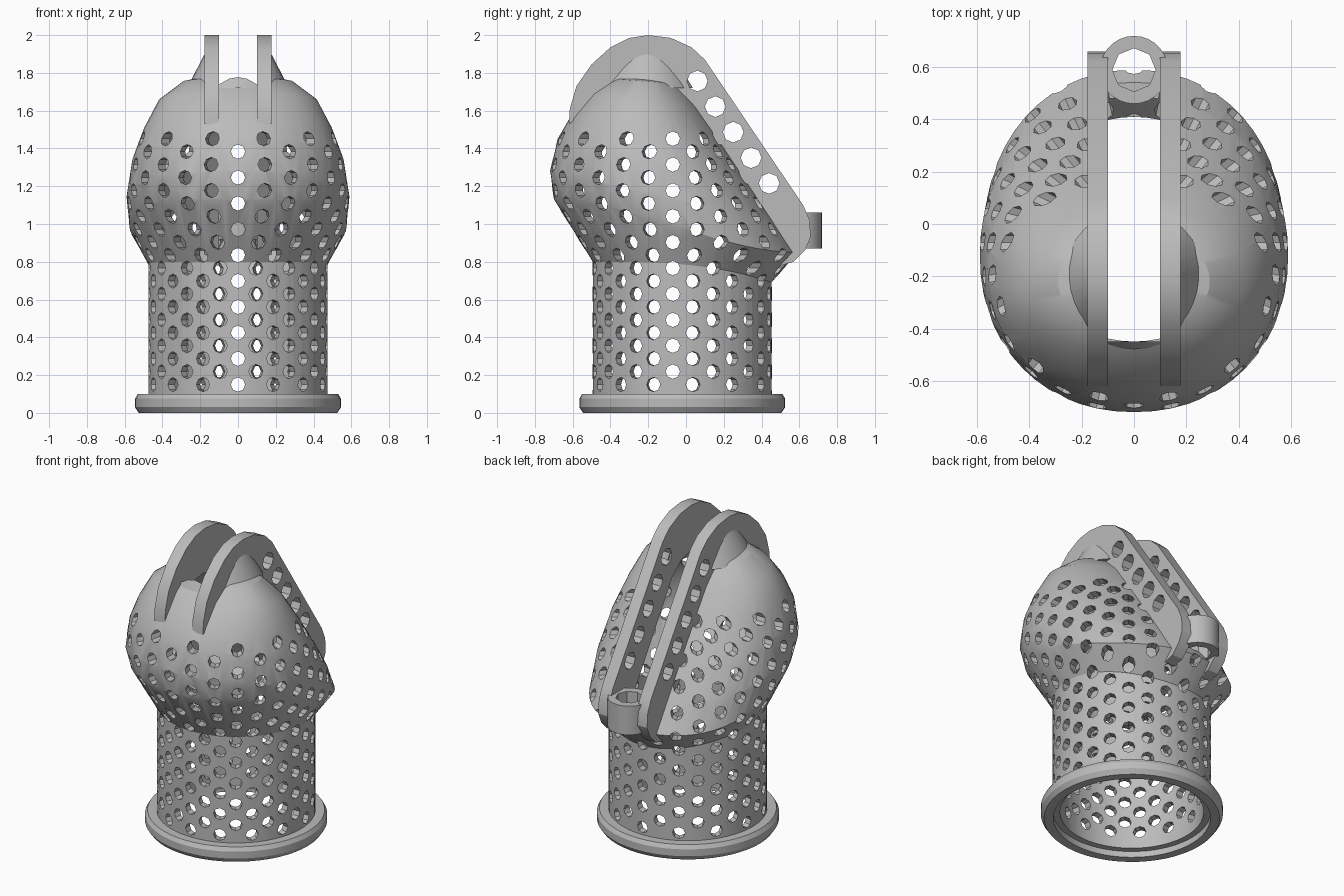
import bpy, bmesh
from math import sin, cos, pi, copysign
from mathutils import Matrix, Vector

if "Cube" in bpy.data.objects:
    bpy.data.objects.remove(bpy.data.objects["Cube"])

grey = bpy.data.materials.new("plain grey")
grey.use_nodes = True
grey.diffuse_color = (0.5, 0.5, 0.5, 1)
grey.node_tree.nodes["Principled BSDF"].inputs["Base Color"].default_value = (0.5, 0.5, 0.5, 1)


def finish(bm, name):
    bmesh.ops.recalc_face_normals(bm, faces=bm.faces)
    mesh = bpy.data.meshes.new(name)
    bm.to_mesh(mesh)
    bm.free()
    mesh.materials.append(grey)
    obj = bpy.data.objects.new(name, mesh)
    bpy.context.collection.objects.link(obj)
    return obj


def activate(obj):
    bpy.ops.object.select_all(action="DESELECT")
    obj.select_set(True)
    bpy.context.view_layer.objects.active = obj


def cut(obj, cutter):
    activate(obj)
    mod = obj.modifiers.new("cut", "BOOLEAN")
    mod.operation, mod.solver, mod.object = "DIFFERENCE", "EXACT", cutter
    bpy.ops.object.modifier_apply(modifier=mod.name)
    cutter.hide_render = True
    cutter.hide_viewport = True


def smooth(obj):
    activate(obj)
    bpy.ops.object.shade_smooth_by_angle(angle=pi / 7)


def prism(bm, radius, start, end, sides):
    """Cylinder between two points."""
    a, b = Vector(start), Vector(end)
    turn = (b - a).to_track_quat("Z", "Y").to_matrix().to_4x4()
    bmesh.ops.create_cone(bm, cap_ends=True, segments=sides, radius1=radius, radius2=radius,
                          depth=(b - a).length, matrix=Matrix.Translation((a + b) / 2) @ turn)


# Rings of the body, each spanning a front point, a back point and a half width
SEG = 56
AXIS_Y = -0.02


def ring(bm, front, back, width, power=1.0, ease=lambda s: s):
    verts = []
    for i in range(SEG):
        c, s = cos(2 * pi * i / SEG), sin(2 * pi * i / SEG)
        c, s = (copysign(abs(v) ** power, v) for v in (c, s))
        y = (front[0] + back[0]) / 2 - c * (back[0] - front[0]) / 2
        z = back[1] + (front[1] - back[1]) * ease((c + 1) / 2)
        verts.append(bm.verts.new((width * s, y, z)))
    return verts


def circle(bm, r, z_front, z_back=None, ease=lambda s: s):
    z_back = z_front if z_back is None else z_back
    return ring(bm, (AXIS_Y - r, z_front), (AXIS_Y + r, z_back), r, 1.0, ease)


def bridge(bm, a, b):
    for i in range(SEG):
        j = (i + 1) % SEG
        bm.faces.new((a[i], a[j], b[j], b[i]))


dome = [((-0.70, 1.13), (0.59, 0.85), 0.575),
        ((-0.72, 1.28), (0.48, 1.01), 0.59),
        ((-0.68, 1.45), (0.34, 1.22), 0.56),
        ((-0.61, 1.57), (0.20, 1.43), 0.50),
        ((-0.51, 1.69), (0.07, 1.62), 0.42),
        ((-0.40, 1.77), (-0.04, 1.74), 0.29),
        ((-0.30, 1.79), (-0.14, 1.785), 0.13)]


def shrink(point):
    return (-0.1 + (point[0] + 0.1) * 0.91, 0.95 + (point[1] - 0.95) * 0.92)


def ridge(s):
    return s * s * (3 - 2 * s)


def neck(s):
    return 1 - (1 - s) ** 3


bm = bmesh.new()
loops = [circle(bm, r, z) for r, z in
         ((0.43, 0.04), (0.47, 0.04), (0.47, 0), (0.525, 0), (0.545, 0.03),
          (0.545, 0.075), (0.53, 0.1), (0.475, 0.1))]
loops.append(circle(bm, 0.475, 0.8, 0.69, neck))
for k, (f, b, w) in enumerate(dome):
    loops.append(ring(bm, f, b, w, 0.94, ridge if k == 0 else (lambda s: s)))
outer_top = loops[-1]
inner = [circle(bm, 0.43, 0.04), circle(bm, 0.43, 0.83, 0.72, neck)]
bmesh.ops.delete(bm, geom=inner[0], context="VERTS")
inner[0] = loops[0]
for k, (f, b, w) in enumerate(dome):
    inner.append(ring(bm, shrink(f), shrink(b), w * 0.91, 0.94, ridge if k == 0 else (lambda s: s)))
for chain in (loops, inner):
    for a, b in zip(chain, chain[1:]):
        bridge(bm, a, b)
    bm.faces.new(chain[-1])
body = finish(bm, "perforated_body")

# Staggered radial holes through the wall
bm = bmesh.new()
for row in range(20):
    z = 0.15 + row * 0.0685
    for k in range(14):
        ang = 2 * pi * (k + 0.5 * (row % 2)) / 14
        d = Vector((sin(ang), -cos(ang), 0))
        c = Vector((0, -0.07, z))
        prism(bm, 0.038, c + d * 0.2, c + d * 0.95, 8)
cut(body, finish(bm, "hole_cutter"))

# Open slot from the crown down the back
bm = bmesh.new()
bmesh.ops.create_cube(bm, size=1, matrix=Matrix.Translation((0, 0.275, 1.66))
                      @ Matrix.Diagonal((0.22, 1.45, 1.48, 1)))
slot = finish(bm, "slot_cutter")
cut(body, slot)
smooth(body)

# Tapered boss that braces the plates on the crown
bm = bmesh.new()
bmesh.ops.create_cone(bm, cap_ends=True, segments=32, radius1=0.27, radius2=0.135, depth=0.26,
                      matrix=Matrix.Translation((0, -0.21, 1.85)))
boss = finish(bm, "crown_boss")
cut(boss, slot)
smooth(boss)

# Twin guide plates with a line of holes
outline = [(-0.62, 1.53), (-0.615, 1.61), (-0.58, 1.73), (-0.5, 1.845), (-0.4, 1.935),
           (-0.3, 1.985), (-0.2, 2.0), (-0.08, 1.985), (0.03, 1.935), (0.1, 1.87),
           (0.62, 1.1), (0.655, 1.02), (0.66, 0.93), (0.63, 0.86), (0.57, 0.8), (0.5, 0.78),
           (0.46, 0.9), (0.0, 1.6), (-0.1, 1.68), (-0.22, 1.71), (-0.38, 1.69), (-0.5, 1.6)]
bm = bmesh.new()
for k in range(5):
    y, z = 0.06 + 0.095 * k, 1.757 - 0.1355 * k
    prism(bm, 0.055, (-0.4, y, z), (0.4, y, z), 8)
plate_holes = finish(bm, "plate_hole_cutter")
for side, name in ((1, "left_plate"), (-1, "right_plate")):
    bm = bmesh.new()
    face = bm.faces.new([bm.verts.new((side * 0.1, y, z)) for y, z in outline])
    out = bmesh.ops.extrude_face_region(bm, geom=[face])["geom"]
    bmesh.ops.translate(bm, verts=[v for v in out if isinstance(v, bmesh.types.BMVert)],
                        vec=(side * 0.078, 0, 0))
    plate = finish(bm, name)
    cut(plate, plate_holes)
    smooth(plate)

# Eyelet ring between the plates at the back
bm = bmesh.new()
prism(bm, 0.13, (0, 0.59, 0.87), (0, 0.59, 1.06), 28)
eyelet = finish(bm, "eyelet_ring")
bm = bmesh.new()
prism(bm, 0.083, (0, 0.59, 0.7), (0, 0.59, 1.2), 8)
eyelet_hole = finish(bm, "eyelet_cutter")
cut(eyelet, eyelet_hole)
smooth(eyelet)
